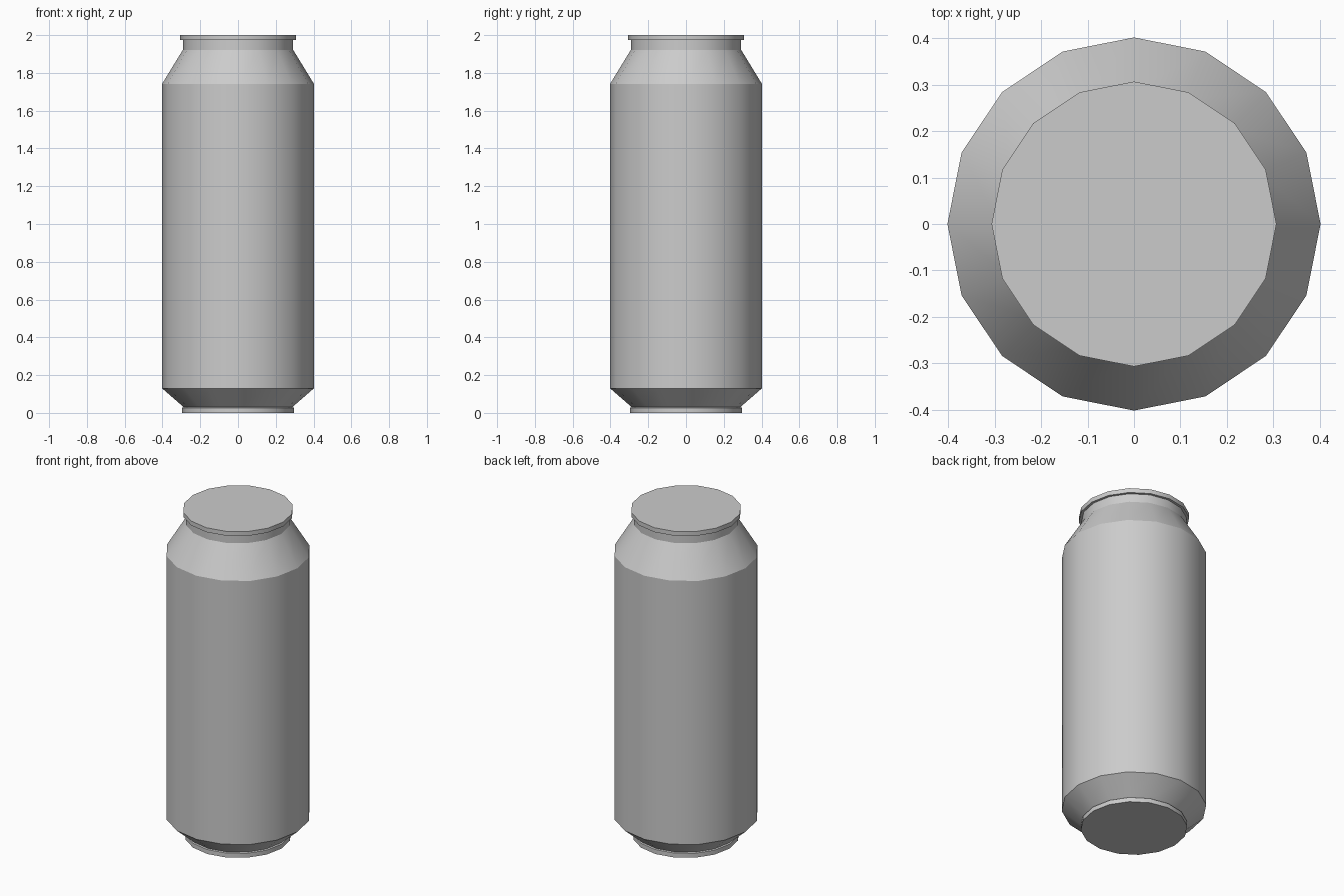
import bpy, bmesh
from math import cos, sin, tau, radians

if "Cube" in bpy.data.objects:
    bpy.data.objects.remove(bpy.data.objects["Cube"])

SIDES = 16

# Lathe a (radius, height) profile into a closed, capped solid
def lathe(name, profile):
    bm = bmesh.new()
    rings = [[bm.verts.new((r * cos(tau * i / SIDES), r * sin(tau * i / SIDES), z))
              for i in range(SIDES)] for r, z in profile]
    for low, high in zip(rings, rings[1:]):
        for i in range(SIDES):
            j = (i + 1) % SIDES
            bm.faces.new((low[i], low[j], high[j], high[i]))
    bm.faces.new(rings[0][::-1])
    bm.faces.new(rings[-1])
    mesh = bpy.data.meshes.new(name)
    bm.to_mesh(mesh)
    bm.free()
    obj = bpy.data.objects.new(name, mesh)
    bpy.context.collection.objects.link(obj)
    bpy.ops.object.select_all(action='DESELECT')
    obj.select_set(True)
    bpy.context.view_layer.objects.active = obj
    bpy.ops.object.shade_smooth_by_angle(angle=radians(26))
    return obj

# Whole can: foot ring, lower taper, wall, shoulder, neck and overhanging lid rim
lathe("drink_can", [
    (0.296, 0.0), (0.296, 0.027), (0.287, 0.03),
    (0.402, 0.13), (0.402, 1.742),
    (0.292, 1.922), (0.292, 1.973),
    (0.307, 1.973), (0.307, 2.0),
])
